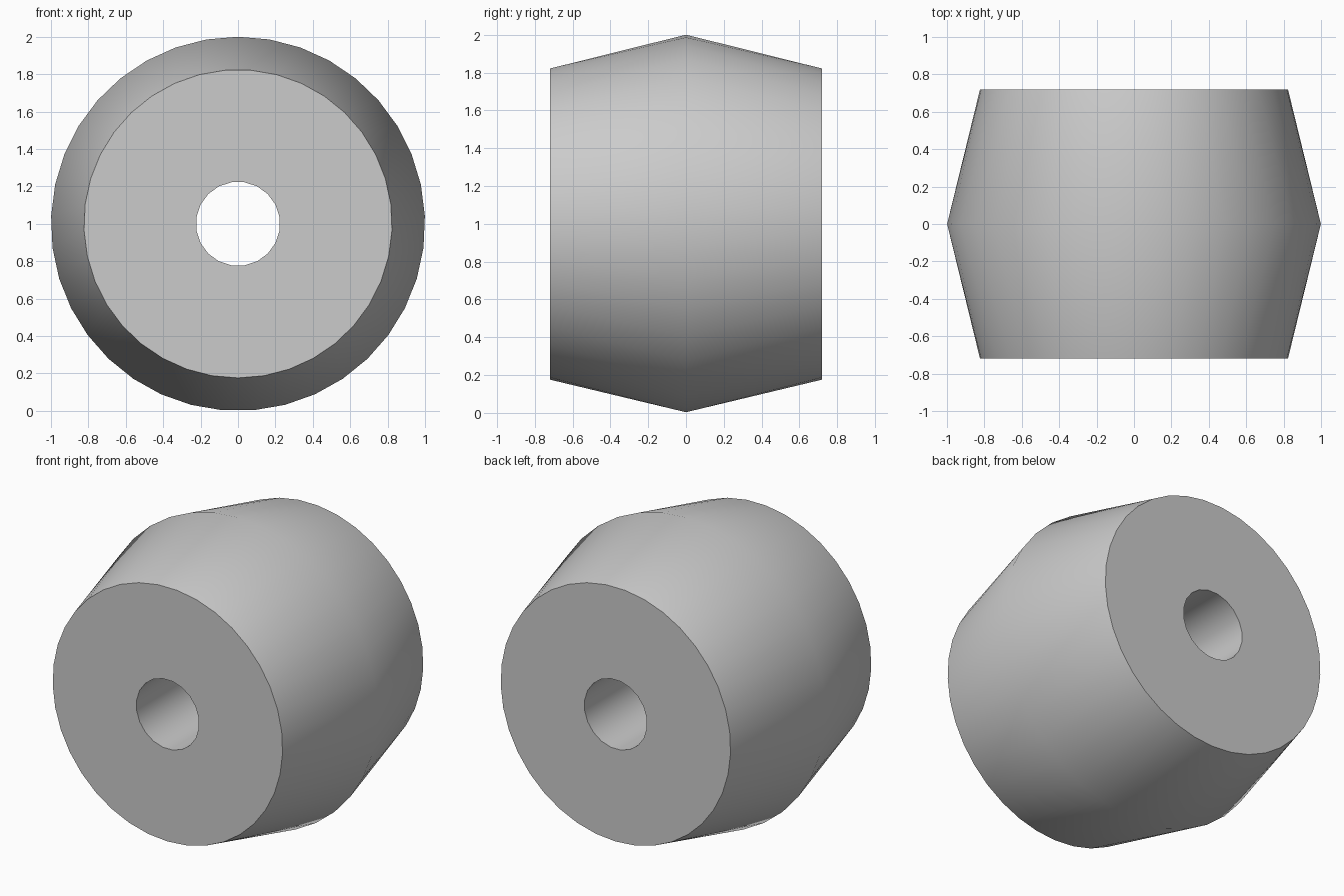
import bpy
import bmesh
from math import sin, cos, pi, radians

default = bpy.data.objects.get("Cube")
if default:
    bpy.data.objects.remove(default, do_unlink=True)

SIDES, HOLE_SIDES = 37, 20
HALF_WIDTH, CROWN_R, END_R, HOLE_R = 0.72, 1.0, 0.824, 0.225

grey = bpy.data.materials.new("light grey")
grey.use_nodes = True
colour = (0.6, 0.6, 0.6, 1)
grey.diffuse_color = colour
grey.node_tree.nodes["Principled BSDF"].inputs["Base Color"].default_value = colour

bm = bmesh.new()


def ring(radius, y, count, shift=0):
    """Circle of vertices around the y axis, starting at the top."""
    angles = [2 * pi * (i + shift) / count for i in range(count)]
    return [bm.verts.new((radius * sin(a), y, 1 + radius * cos(a))) for a in angles]


def edge_loop(verts):
    return [bm.edges.get((v, verts[i - 1])) for i, v in enumerate(verts)]


# Crowned rim: staggered triangles from the widest ring to each end
crown = ring(CROWN_R, 0, SIDES)
ends = [ring(END_R, s * HALF_WIDTH, SIDES, 0.5) for s in (-1, 1)]
for end in ends:
    for i in range(SIDES):
        j = (i + 1) % SIDES
        bm.faces.new((crown[i], crown[j], end[i]))
        bm.faces.new((crown[j], end[j], end[i]))

# Axle bore
bore = [ring(HOLE_R, s * HALF_WIDTH, HOLE_SIDES, 0.5) for s in (-1, 1)]
for i in range(HOLE_SIDES):
    bm.faces.new((bore[0][i - 1], bore[0][i], bore[1][i], bore[1][i - 1]))

# Flat end faces around the bore
for end, hole in zip(ends, bore):
    bmesh.ops.triangle_fill(bm, use_beauty=True, edges=edge_loop(end) + edge_loop(hole))

bmesh.ops.recalc_face_normals(bm, faces=bm.faces)
mesh = bpy.data.meshes.new("crowned_roller")
bm.to_mesh(mesh)
bm.free()
mesh.materials.append(grey)

roller = bpy.data.objects.new("crowned_roller", mesh)
bpy.context.collection.objects.link(roller)
bpy.context.view_layer.objects.active = roller
roller.select_set(True)
bpy.ops.object.shade_smooth_by_angle(angle=radians(40))
